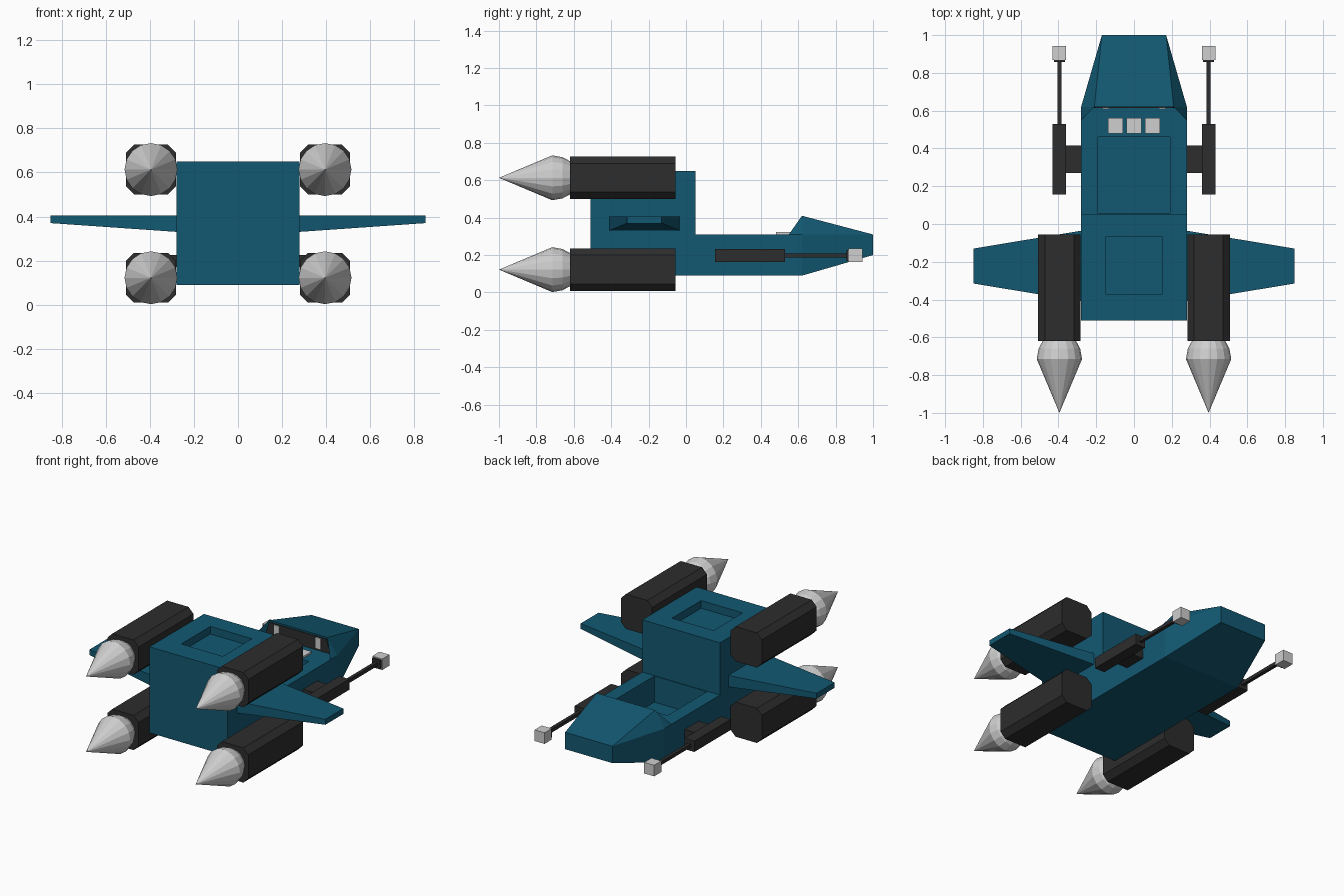
import bpy, bmesh, math

if "Cube" in bpy.data.objects:
    bpy.data.objects.remove(bpy.data.objects["Cube"])


def material(name, rgb):
    m = bpy.data.materials.new(name)
    m.diffuse_color = (*rgb, 1)
    m.use_nodes = True
    m.node_tree.nodes["Principled BSDF"].inputs["Base Color"].default_value = m.diffuse_color
    return m


BLUE = material("hull blue", (0.006, 0.098, 0.168))
DARK = material("dark grey", (0.026, 0.026, 0.026))
LIGHT = material("light grey", (0.62, 0.62, 0.62))


def finish(name, bm, mat):
    bmesh.ops.recalc_face_normals(bm, faces=bm.faces)
    me = bpy.data.meshes.new(name)
    bm.to_mesh(me)
    bm.free()
    me.materials.append(mat)
    ob = bpy.data.objects.new(name, me)
    bpy.context.collection.objects.link(ob)
    return ob


def hull(name, points, mat):
    """Convex solid around a few points."""
    bm = bmesh.new()
    for p in points:
        bm.verts.new(p)
    bmesh.ops.convex_hull(bm, input=bm.verts)
    bmesh.ops.dissolve_limit(bm, angle_limit=math.radians(0.5),
                             verts=bm.verts, edges=bm.edges)
    return finish(name, bm, mat)


def box(name, x, y, z, mat):
    return hull(name, [(a, b, c) for a in x for b in y for c in z], mat)


def prism(name, profile, x0, x1, mat):
    """Side profile of (y, z) points extruded along x."""
    bm = bmesh.new()
    f = bm.faces.new([bm.verts.new((x0, y, z)) for y, z in profile])
    r = bmesh.ops.extrude_face_region(bm, geom=[f])
    vs = [v for v in r["geom"] if isinstance(v, bmesh.types.BMVert)]
    bmesh.ops.translate(bm, verts=vs, vec=(x1 - x0, 0, 0))
    return finish(name, bm, mat)


# Main hull: tall rear block and low forward deck
body = prism("hull_body", [(-0.51, 0.09), (0.62, 0.09), (0.62, 0.31),
                           (0.05, 0.31), (0.05, 0.65), (-0.51, 0.65)],
             -0.28, 0.28, BLUE)

# Recesses: open cockpit and roof hatch
for name, x, y, z in (("cockpit_cutter", 0.19, (0.055, 0.46), (0.14, 0.5)),
                      ("hatch_cutter", 0.15, (-0.37, -0.07), (0.60, 0.8))):
    cutter = box(name, (-x, x), y, z, BLUE)
    cutter.hide_render = True
    cutter.hide_set(True)
    mod = body.modifiers.new(name, 'BOOLEAN')
    mod.operation = 'DIFFERENCE'
    mod.solver = 'EXACT'
    mod.object = cutter

# Nose
hull("nose", [(s * x, y, z) for s in (-1, 1) for x, y, z in
              ((0.28, 0.62, 0.09), (0.28, 0.62, 0.31), (0.21, 0.62, 0.41),
               (0.17, 1.0, 0.31), (0.17, 1.0, 0.20))], BLUE)

# Dashboard panel on the back of the nose, with two screens
hull("dashboard", [(s * x, y, z) for s in (-1, 1) for y in (0.615, 0.62)
                   for x, z in ((0.235, 0.311), (0.205, 0.40))], DARK)
for s, side in ((-1, "left"), (1, "right")):
    box(f"dash_screen_{side}", (s * 0.15 - 0.018, s * 0.15 + 0.018),
        (0.609, 0.616), (0.325, 0.395), LIGHT)

# Deck buttons
for i in (-1, 0, 1):
    box(f"deck_button_{i + 2}", (i * 0.097 - 0.04, i * 0.097 + 0.04),
        (0.48, 0.56), (0.305, 0.322), LIGHT)

for s, side in ((-1, "left"), (1, "right")):
    # Windscreen gusset beside the dashboard
    hull(f"gusset_{side}", [(s * x, y, z) for x, y, z in
         ((0.28, 0.55, 0.31), (0.28, 0.62, 0.31),
          (0.21, 0.62, 0.41), (0.225, 0.62, 0.31))], BLUE)

    # Tapered wing
    hull(f"wing_{side}", [(s * x, y, z) for x, ys, zs in
         ((0.275, (-0.41, -0.035), (0.33, 0.405)),
          (0.85, (-0.315, -0.13), (0.37, 0.405))) for y in ys for z in zs], BLUE)

    # Gun: bracket, body, barrel, collar and muzzle block
    c = s * 0.395
    box(f"gun_bracket_{side}", (s * 0.27, s * 0.37), (0.27, 0.415), (0.17, 0.225), DARK)
    box(f"gun_body_{side}", (c - 0.036, c + 0.036), (0.155, 0.53), (0.163, 0.233), DARK)
    box(f"gun_barrel_{side}", (c - 0.011, c + 0.011), (0.52, 0.87), (0.187, 0.209), DARK)
    box(f"gun_collar_{side}", (c - 0.029, c + 0.029), (0.858, 0.87), (0.169, 0.227), DARK)
    box(f"gun_muzzle_{side}", (c - 0.036, c + 0.036), (0.869, 0.943), (0.162, 0.234), LIGHT)

    # Engines with chamfered casing and pointed exhaust
    for level, cz in (("lower", 0.122), ("upper", 0.613)):
        h, k = 0.113, 0.077
        hull(f"engine_{level}_{side}",
             [(c + a * p, y, cz + b * q) for y in (-0.62, -0.055)
              for a in (-1, 1) for b in (-1, 1) for p, q in ((h, k), (k, h))], DARK)
        ring = [(c + r * math.cos(t * math.tau / 16), y, cz + r * math.sin(t * math.tau / 16))
                for y, r in ((-0.615, 0.086), (-0.66, 0.110), (-0.715, 0.12))
                for t in range(16)]
        hull(f"exhaust_{level}_{side}", ring + [(c, -1.0, cz)], LIGHT)
